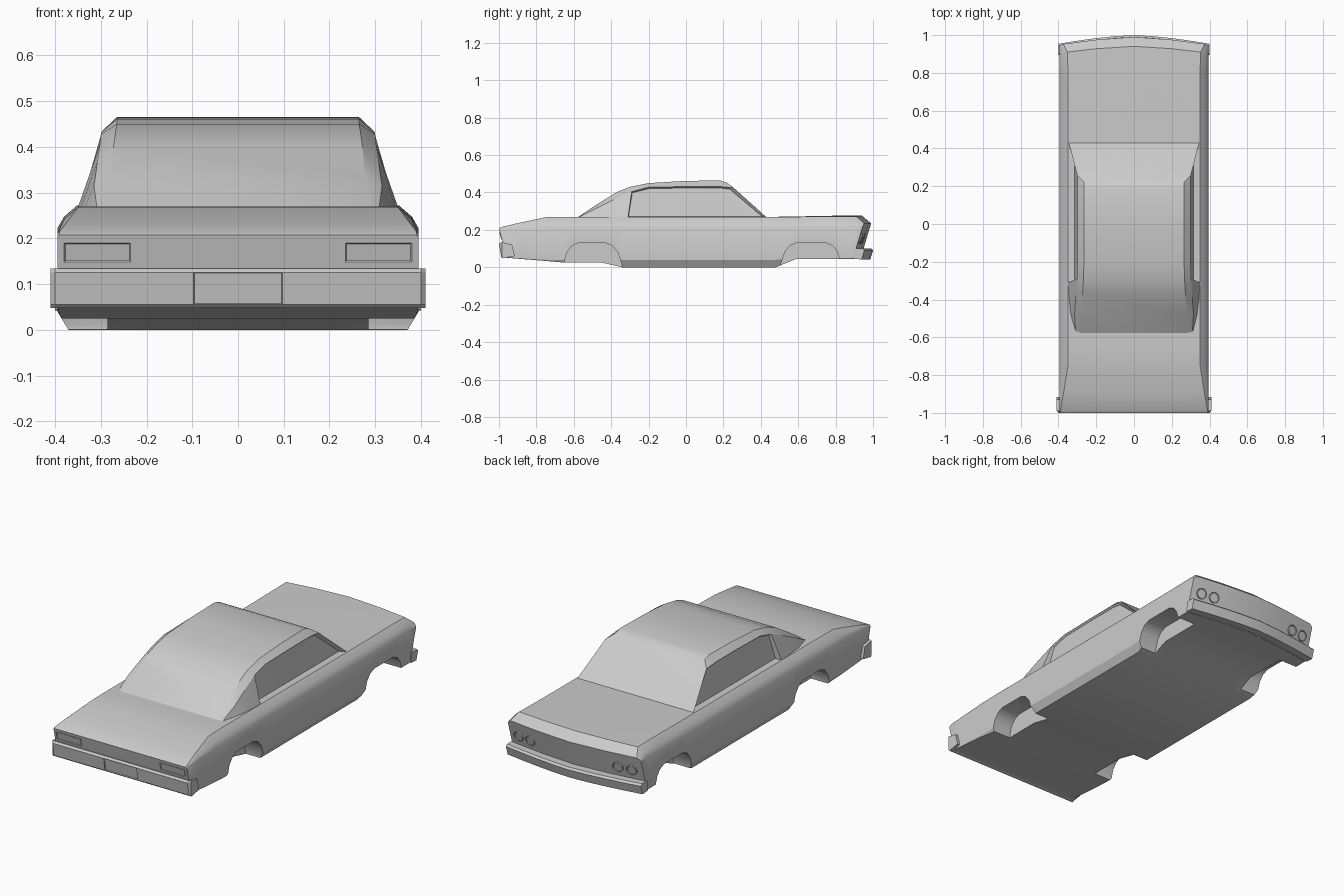
import bpy, bmesh
from mathutils import Vector

cube = bpy.data.objects.get("Cube")
if cube:
    bpy.data.objects.remove(cube, do_unlink=True)

paint = bpy.data.materials.new("body_grey")
paint.use_nodes = True
GREY = (0.6, 0.6, 0.6, 1)
paint.diffuse_color = GREY
paint.node_tree.nodes["Principled BSDF"].inputs["Base Color"].default_value = GREY


def finish(bm, name):
    bmesh.ops.recalc_face_normals(bm, faces=bm.faces)
    mesh = bpy.data.meshes.new(name)
    bm.to_mesh(mesh)
    bm.free()
    mesh.materials.append(paint)
    ob = bpy.data.objects.new(name, mesh)
    bpy.context.collection.objects.link(ob)
    return ob


def activate(ob):
    bpy.ops.object.select_all(action='DESELECT')
    ob.select_set(True)
    bpy.context.view_layer.objects.active = ob


def smooth(ob, angle=0.52):
    activate(ob)
    bpy.ops.object.shade_smooth_by_angle(angle=angle)


def loft(rings, caps=None):
    """Skin closed rings; caps lists index groups for the end faces."""
    bm = bmesh.new()
    rows = [[bm.verts.new(p) for p in ring] for ring in rings]
    n = len(rows[0])
    for a, b in zip(rows, rows[1:]):
        for i in range(n):
            j = (i + 1) % n
            bm.faces.new((a[i], a[j], b[j], b[i]))
    for row in (rows[0], rows[-1]):
        for group in caps or [range(n)]:
            bm.faces.new([row[i] for i in group])
    bmesh.ops.recalc_face_normals(bm, faces=bm.faces)
    bm.normal_update()
    return bm


def bow(x, amount):
    return amount * (abs(x) / 0.395) ** 1.5


# Lower body: y, deck z, crown, deck half width, shoulder drop, floor z, bow, shear
SIDE = 0.395
stations = [
    (-1.0, .207, 0, .39, .004, .05, 0, .25),
    (-.988, .215, 0, .39, .006, .05, 0, .25),
    (-.90, .236, 0, .374, .025, .046, 0, 0),
    (-.75, .268, 0, .35, .055, .034, 0, 0),
    (-.65, .27, 0, .35, .055, .025, 0, 0),
    (-.45, .27, 0, .35, .055, .025, 0, 0),
    (-.34, .27, 0, .35, .055, 0, 0, 0),
    (.48, .27, 0, .35, .055, 0, 0, 0),
    (.59, .27, .002, .35, .055, .045, 0, 0),
    (.80, .272, .004, .35, .055, .045, 0, 0),
    (.94, .272, .004, .352, .05, .045, .035, -.2),
    (.99, .235, 0, .375, .015, .045, .04, -.3),
]


def body_ring(y, zt, crown, top, drop, zb, bend, shear):
    zr = max(.04, zb + .004)
    half = [(0, zt + crown), (.2, zt + crown * .6), (top, zt),
            ((top + SIDE) / 2 + .008 * drop / .055, zt - drop / 2), (SIDE, zt - drop),
            (SIDE, zr), (SIDE - (zr - zb) * .6, zb), (.2, zb), (0, zb)]
    ring = half + [(-x, z) for x, z in half[-2:0:-1]]
    return [(x, y - bow(x, bend) + shear * (zt - z), z) for x, z in ring]


groups = [(0, 1, 7, 8), (1, 2, 6, 7), (2, 3, 4, 5, 6)]
groups += [[(16 - i) % 16 for i in g] for g in groups]
body = finish(loft([body_ring(*s) for s in stations], groups), "lower_body")

# Wheel arches cut into both sides
arches = {
    "rear_arch": [(-.65, -.05), (-.65, .03), (-.637, .08), (-.61, .115), (-.575, .13),
                  (-.43, .13), (-.395, .115), (-.365, .08), (-.342, .01), (-.342, -.05)],
    "front_arch": [(.508, -.05), (.508, .02), (.53, .085), (.555, .115), (.59, .13),
                   (.75, .13), (.785, .115), (.808, .085), (.82, .045), (.82, -.05)],
}
for name, outline in arches.items():
    for side in (-1, 1):
        cutter = finish(loft([[(side * x, y, z) for y, z in outline] for x in (.285, .5)]),
                        name + "_cutter")
        activate(body)
        mod = body.modifiers.new(name, 'BOOLEAN')
        mod.operation = 'DIFFERENCE'
        mod.solver = 'EXACT'
        mod.object = cutter
        bpy.ops.object.modifier_apply(modifier=mod.name)
        bpy.data.objects.remove(cutter, do_unlink=True)
smooth(body)

# Cabin: matching points along the belt, the roof rail and the roof edge (x, y, z)
belt = [(.312, -.58, .262), (.335, -.48, .268), (.344, -.40, .268), (.35, -.31, .268),
        (.35, -.2, .268), (.35, 0, .268), (.348, .25, .268), (.345, .43, .268)]
rail = [(.308, -.58, .264), (.315, -.48, .315), (.307, -.37, .37), (.302, -.29, .405),
        (.30, -.2, .428), (.30, 0, .432), (.30, .18, .432), (.30, .255, .425)]
roof = [(.285, -.582, .266), (.278, -.48, .334), (.272, -.37, .402), (.268, -.30, .43),
        (.265, -.2, .45), (.265, -.02, .461), (.265, .18, .465), (.265, .22, .452)]
rings = []
for trio in zip(belt, rail, roof):
    rings.append(list(trio) + [(-x, y, z) for x, y, z in reversed(trio)])
bm = loft(rings)

# Side windows set back under the roof rail
for side in (-1, 1):
    panes = []
    for f in bm.faces:
        c = f.calc_center_median()
        if f.normal.x * side > .5 and c.y > -.29 and c.z < .39:
            panes.append(f)
    bmesh.ops.inset_region(bm, faces=panes, thickness=.004, depth=0)
    for v in {v for f in panes for v in f.verts}:
        low = v.co.z < .33
        v.co.x = side * (.315 if low else .29)
        v.co.z = .272 if low else v.co.z - .004
        if v.co.y > .22:
            v.co.y -= .02
smooth(finish(bm, "cabin"))

# Bowed bumper at the hood end
profile = [(.945, .1), (.99, .1), (1.0, .09), (.985, .042), (.94, .045)]
bm = loft([[(x, y - bow(x, .045), z) for y, z in profile]
           for x in (-.4, -.3, -.2, -.1, 0, .1, .2, .3, .4)])
smooth(finish(bm, "hood_end_bumper"))

# Straight bumper at the trunk end with a recessed centre panel
profile = [(-.93, .122), (-.99, .134), (-1.0, .125), (-.988, .055), (-.98, .048), (-.915, .06)]
bm = loft([[(x, max(y, -.985) if abs(x) > .405 else y, z) for y, z in profile]
           for x in (-.41, -.4, -.097, .097, .4, .41)])
centre = [f for f in bm.faces if f.normal.y < -.9 and abs(f.calc_center_median().x) < .05]
bmesh.ops.inset_region(bm, faces=centre, thickness=.002, depth=-.005)
finish(bm, "trunk_end_bumper")

# Paired round headlights and rectangular tail lights
for side in (-1, 1):
    for x in (.26, .335):
        z = .155
        bm = bmesh.new()
        bmesh.ops.create_cone(bm, cap_ends=True, segments=20, radius1=.028,
                              radius2=.028, depth=.03)
        bm.normal_update()
        lens = [f for f in bm.faces if f.normal.z > .9]
        bmesh.ops.inset_region(bm, faces=lens, thickness=.004, depth=-.003)
        lamp = finish(bm, "headlight")
        facing = Vector((side * .13, 1, -.3)).normalized()
        y = .99 - bow(x, .04) - .3 * (.235 - z)
        lamp.location = Vector((side * x, y, z)) - facing * .009
        lamp.rotation_euler = facing.to_track_quat('Z', 'Y').to_euler()
        smooth(lamp)

    outline = [(.235, .148), (.38, .148), (.38, .19), (.235, .19)]
    bm = loft([[(side * x, y + .25 * (.207 - z), z) for x, z in outline] for y in (-1.003, -.98)])
    lens = [f for f in bm.faces if f.normal.y < -.8]
    bmesh.ops.inset_region(bm, faces=lens, thickness=.005, depth=-.004)
    finish(bm, "tail_light")
